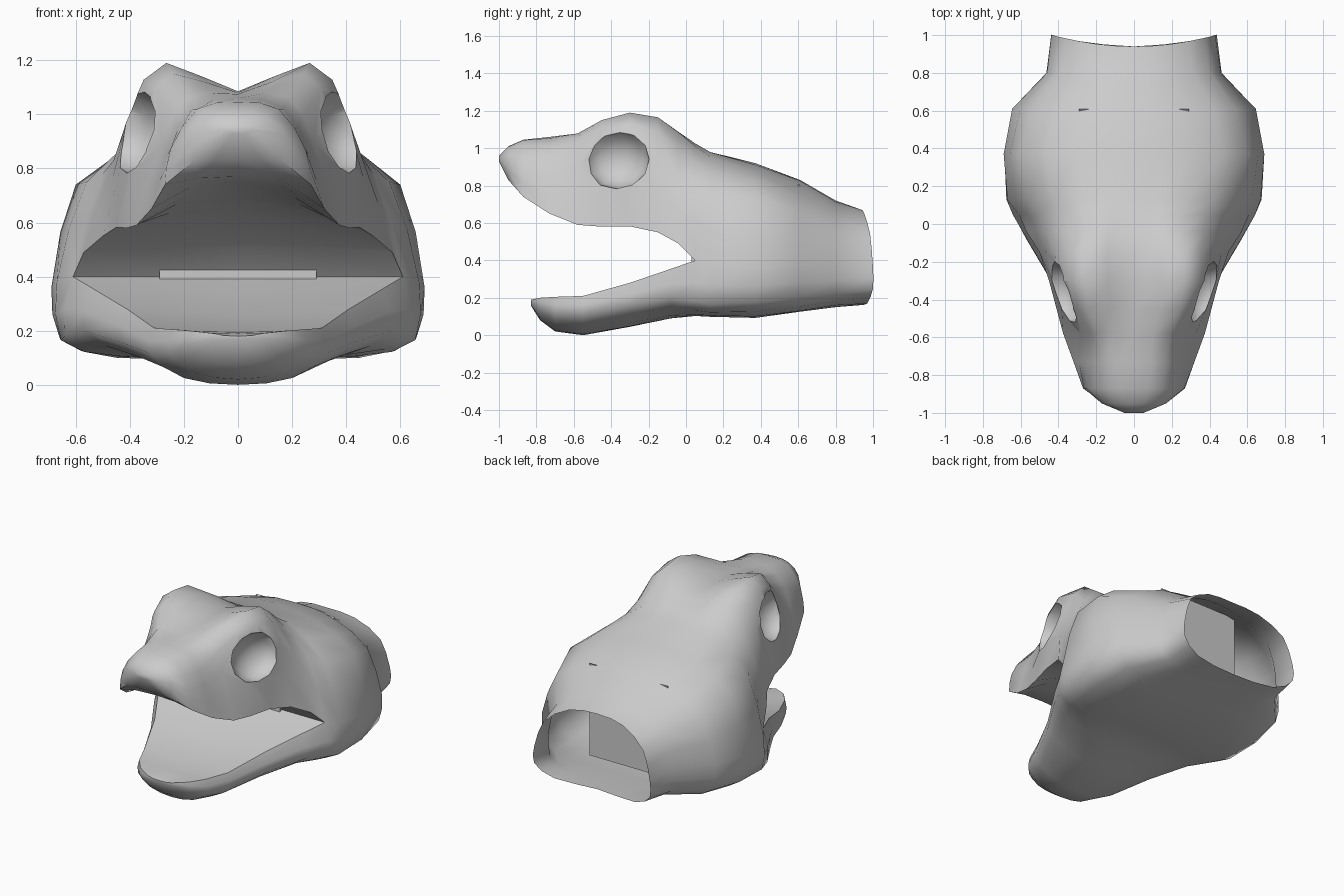
import bpy, bmesh, math
from mathutils import Vector

if "Cube" in bpy.data.objects:
    bpy.data.objects.remove(bpy.data.objects["Cube"])

# Upper half stations: y, top z, crown x z, cheek x z, lip/side x z, palate z
UPPER = [
    (-1.00, .96, .03, .955, .05, .945, .03, .93, .93),
    (-.95, 1.01, .10, .995, .17, .93, .16, .83, .83),
    (-.87, 1.045, .15, 1.02, .25, .87, .27, .74, .77),
    (-.73, 1.06, .17, 1.02, .26, .85, .32, .65, .75),
    (-.58, 1.075, .19, 1.06, .28, .90, .375, .59, .72),
    (-.45, 1.08, .24, 1.15, .35, .98, .41, .58, .69),
    (-.30, 1.085, .265, 1.19, .405, 1.0, .45, .582, .65),
    (-.15, 1.085, .27, 1.165, .42, .95, .50, .55, .58),
    (-.04, 1.06, .26, 1.085, .46, .83, .57, .49, .51),
    (.05, 1.01, .25, 1.01, .50, .78, .61, .40, .40),
    (.13, .975, .28, .955, .56, .75, .67, .38, 0),
    (.37, .92, .32, .88, .60, .74, .69, .36, 0),
    (.61, .83, .28, .80, .54, .66, .645, .38, 0),
    (.80, .72, .20, .69, .40, .58, .46, .38, 0),
    (.94, .67, .20, .65, .37, .54, .43, .36, 0)]

# Lower half stations: y, bottom z, belly x z, side x z, lip x z, mouth floor z
LOWER = [
    (-.83, .16, .06, .16, .09, .175, .09, .19, .18),
    (-.78, .08, .11, .095, .185, .15, .18, .20, .19),
    (-.70, .02, .16, .045, .255, .12, .245, .205, .195),
    (-.55, .0, .20, .025, .325, .115, .31, .21, .20),
    (-.30, .045, .27, .065, .44, .16, .41, .28, .26),
    (-.08, .09, .36, .105, .57, .20, .535, .355, .345),
    (.05, .105, .40, .11, .64, .18, .61, .40, .40),
    (.13, .10, .43, .105, .655, .165, .67, .38, 0),
    (.37, .095, .45, .10, .66, .175, .69, .36, 0),
    (.61, .13, .42, .13, .62, .20, .645, .38, 0),
    (.80, .15, .30, .16, .45, .22, .46, .38, 0),
    (.94, .165, .30, .17, .43, .25, .43, .36, 0)]


def both_sides(half):
    """Mirror a centre-to-side list of points into a full row."""
    return [Vector((-p.x, p.y, p.z)) for p in half[:0:-1]] + half


def skin_row(s):
    """Outer arc of a station, with a curved midpoint added to each span."""
    y = s[0]
    xz = [(0, s[1])] + [(s[i], s[i + 1]) for i in (2, 4, 6)]
    p = [Vector((x, y + (.06 * (x / .43) ** 2 if y > .9 else 0), z)) for x, z in xz]
    ext = [Vector((-p[1].x, p[1].y, p[1].z))] + p + [2 * p[3] - p[2]]
    out = [p[0]]
    for i in range(3):
        a, b, c, d = ext[i:i + 4]
        out += [(9 * (b + c) - a - d) / 16, p[i + 1]]
    return both_sides(out)


def mouth_row(s):
    """Inner mouth surface of a jaw station, from centre to lip."""
    y, x, lip, mid = s[0], s[6], s[7], s[8]
    return both_sides([Vector((0, y, mid)),
                       Vector((x * .55, y, mid * .8 + lip * .2)),
                       Vector((x, y, lip))])


def add_grid(bm, rows):
    vs = [[bm.verts.new(p) for p in r] for r in rows]
    for a, b in zip(vs, vs[1:]):
        for i in range(len(a) - 1):
            bm.faces.new((a[i], a[i + 1], b[i + 1], b[i]))


def to_object(bm, name):
    me = bpy.data.meshes.new(name)
    bm.to_mesh(me)
    bm.free()
    ob = bpy.data.objects.new(name, me)
    bpy.context.collection.objects.link(ob)
    return ob


def activate(ob):
    bpy.ops.object.select_all(action='DESELECT')
    ob.select_set(True)
    bpy.context.view_layer.objects.active = ob


# Head skin, with both jaws and the mouth lining
bm = bmesh.new()
for table in (UPPER, LOWER):
    add_grid(bm, [skin_row(s) for s in table])
    add_grid(bm, [mouth_row(s) for s in table if s[0] <= .05])
bmesh.ops.remove_doubles(bm, verts=bm.verts[:], dist=.0005)
bmesh.ops.holes_fill(bm, edges=[e for e in bm.edges if e.is_boundary], sides=0)
bmesh.ops.recalc_face_normals(bm, faces=bm.faces[:])
head = to_object(bm, "head")

# Eye sockets cut into both sides, turned slightly forward
for side in (-1, 1):
    bpy.ops.mesh.primitive_uv_sphere_add(segments=12, ring_count=8, radius=1,
                                         location=(side * .40, -.37, .94),
                                         rotation=(0, math.pi / 2, side * -.3))
    cutter = bpy.context.object
    cutter.name = "eye_socket_cutter"
    cutter.scale = (.16, .18, .13)
    cutter.hide_render = True
    activate(head)
    mod = head.modifiers.new("socket", 'BOOLEAN')
    mod.operation = 'DIFFERENCE'
    mod.solver = 'EXACT'
    mod.object = cutter
    bpy.ops.object.modifier_apply(modifier=mod.name)
    bpy.data.objects.remove(cutter)

# Open the neck end
bm = bmesh.new()
bm.from_mesh(head.data)
caps = [f for f in bm.faces if all(v.co.y > .93 for v in f.verts)]
bmesh.ops.delete(bm, geom=caps, context='FACES')
bm.to_mesh(head.data)
bm.free()
activate(head)
bpy.ops.object.shade_smooth_by_angle(angle=math.radians(60))

# Throat block, tapering from the neck to the back of the mouth
bm = bmesh.new()
rings = [[bm.verts.new((x, y, z)) for x, z in
          ((-.29, lo), (.29, lo), (.29, hi), (-.29, hi))]
         for y, lo, hi in ((.03, .38, .43), (.61, .19, .81))]
bm.faces.new(rings[0])
bm.faces.new(rings[1][::-1])
for i in range(4):
    j = (i + 1) % 4
    bm.faces.new((rings[0][i], rings[1][i], rings[1][j], rings[0][j]))
bmesh.ops.recalc_face_normals(bm, faces=bm.faces[:])
to_object(bm, "throat")
